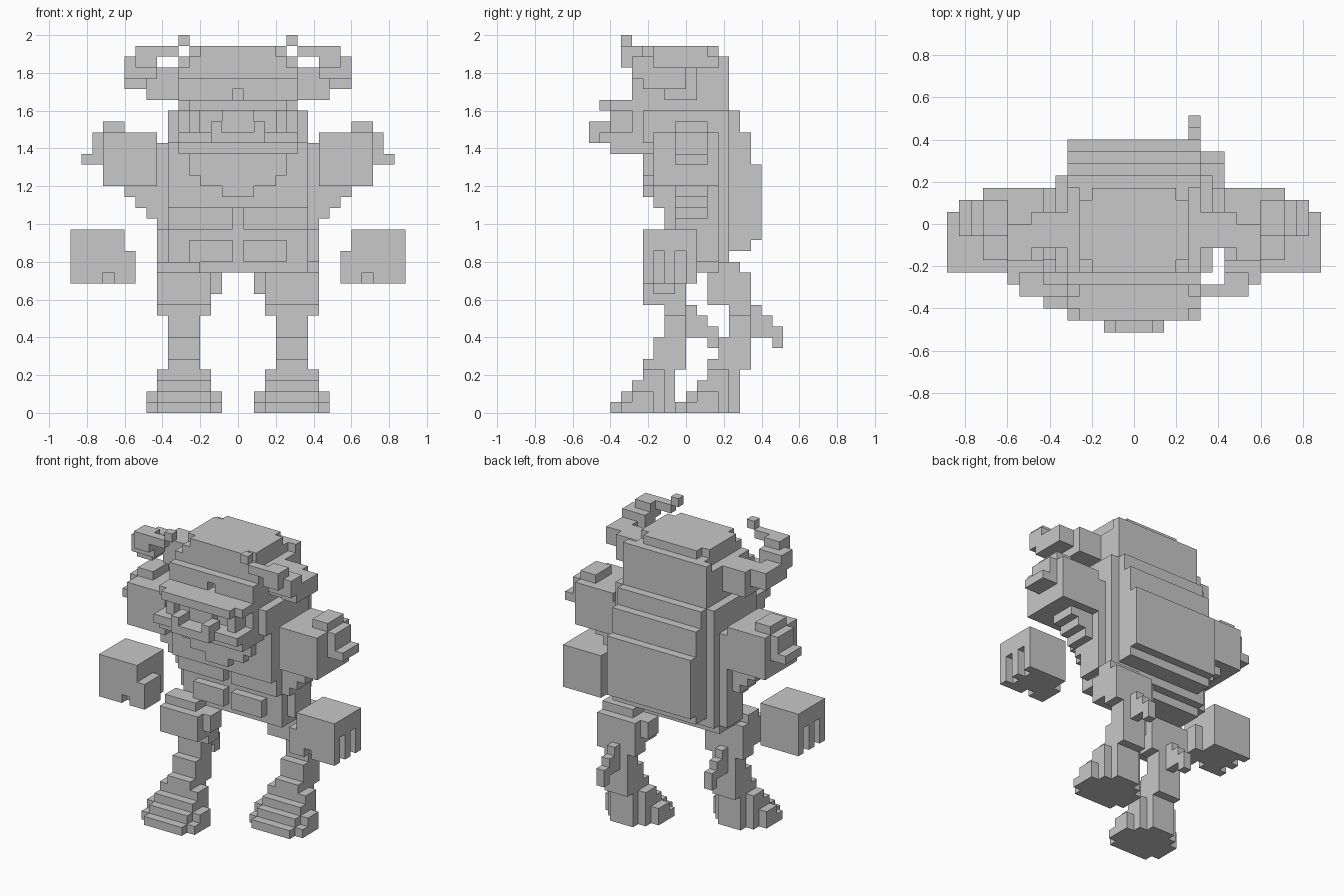
import bpy
import bmesh

# Remove the default cube only
start_cube = bpy.data.objects.get("Cube")
if start_cube:
    bpy.data.objects.remove(start_cube, do_unlink=True)

UNIT = 2 / 35  # edge of one block

stone = bpy.data.materials.new("grey_stone")
stone.use_nodes = True
GREY = (0.58, 0.58, 0.58, 1)
stone.diffuse_color = GREY
stone.node_tree.nodes["Principled BSDF"].inputs["Base Color"].default_value = GREY


class Part:
    """A part made of unit blocks; x spans are inclusive block columns, y and z spans are edges."""

    def __init__(self, name):
        self.name = name
        self.cells = set()

    def region(self, x, y, z):
        return {(i, j, k) for i in range(x[0], x[1] + 1)
                for j in range(*y) for k in range(*z)}

    def add(self, x, y, z):
        self.cells |= self.region(x, y, z)

    def carve(self, x, y, z):
        self.cells -= self.region(x, y, z)

    def both(self, action, x, y, z):
        # Repeat the action on the mirrored side
        action(x, y, z)
        action((-x[1], -x[0]), y, z)

    def copy(self, name, mirror=False, shift=0):
        twin = Part(name)
        sign = -1 if mirror else 1
        twin.cells = {(sign * i, j + shift, k) for i, j, k in self.cells}
        return twin

    def build(self):
        bm = bmesh.new()
        corners = {}

        def corner(point):
            if point not in corners:
                x, y, z = point
                corners[point] = bm.verts.new(((x - 0.5) * UNIT, y * UNIT, z * UNIT))
            return corners[point]

        # Skin only the exposed block sides
        for cell in self.cells:
            for axis in range(3):
                for side in (0, 1):
                    beside = list(cell)
                    beside[axis] += 2 * side - 1
                    if tuple(beside) in self.cells:
                        continue
                    u, v = (axis + 1) % 3, (axis + 2) % 3
                    loop = []
                    for du, dv in ((0, 0), (1, 0), (1, 1), (0, 1)):
                        point = list(cell)
                        point[axis] += side
                        point[u] += du
                        point[v] += dv
                        loop.append(corner(tuple(point)))
                    bm.faces.new(loop if side else loop[::-1])
        bmesh.ops.dissolve_limit(bm, angle_limit=0.01, verts=bm.verts[:], edges=bm.edges[:])
        mesh = bpy.data.meshes.new(self.name)
        bm.to_mesh(mesh)
        bm.free()
        mesh.materials.append(stone)
        bpy.context.collection.objects.link(bpy.data.objects.new(self.name, mesh))


# Torso: chest, recessed waist, stepped hump on the back, hips
torso = Part("torso")
torso.add(x=(-6, 6), y=(-2, 4), z=(19, 28))
torso.add(x=(-6, 6), y=(-1, 4), z=(14, 19))
torso.add(x=(-6, 6), y=(-3, 3), z=(19, 25))
torso.add(x=(-7, 7), y=(-1, 3), z=(17, 25))
torso.add(x=(-7, 7), y=(0, 3), z=(14, 17))
torso.add(x=(-5, 5), y=(3, 6), z=(15, 26))
torso.add(x=(-5, 5), y=(3, 5), z=(25, 28))
torso.add(x=(-5, 5), y=(3, 7), z=(16, 23))
torso.add(x=(-6, 6), y=(-1, 3), z=(13, 14))
# Stepped underarms
for step in range(3):
    reach = 10 - step
    torso.add(x=(-reach, reach), y=(-1, 2), z=(20 - step, 21 - step))
torso.build()

# Stomach plates split down the middle
plates = Part("stomach_plates")
plates.both(plates.add, x=(1, 4), y=(-2, -1), z=(14, 16))
plates.both(plates.add, x=(1, 6), y=(-2, -1), z=(17, 19))
plates.build()

# Head with a brow ridge and a crown with clipped corners
head = Part("head")
head.add(x=(-5, 5), y=(-4, 4), z=(28, 32))
head.add(x=(-4, 4), y=(-4, 3), z=(32, 33))
head.add(x=(-4, 4), y=(-3, 2), z=(33, 34))
head.add(x=(-3, 3), y=(-4, 3), z=(33, 34))
head.add(x=(-5, 5), y=(3, 4), z=(28, 33))
head.add(x=(-5, 5), y=(-5, -3), z=(30, 31))
head.both(head.add, x=(1, 5), y=(-5, -3), z=(29, 30))
head.build()

# Face: brow shelf, hollow eyes and muzzle with tusks
face = Part("face")
face.add(x=(-5, 5), y=(-7, -2), z=(24, 29))
face.add(x=(-4, 4), y=(-8, -6), z=(28, 29))
face.both(face.carve, x=(5, 5), y=(-7, -5), z=(26, 28))
face.both(face.add, x=(6, 6), y=(-4, 3), z=(25, 28))
face.both(face.carve, x=(2, 3), y=(-7, -6), z=(26, 28))
face.add(x=(-5, 5), y=(-8, -6), z=(25, 26))
face.add(x=(-2, 2), y=(-9, -7), z=(25, 26))
face.both(face.add, x=(2, 2), y=(-9, -7), z=(26, 27))
face.build()

# Beard narrowing downward
beard = Part("beard")
for width, low in ((4, 22), (3, 21), (1, 20)):
    beard.add(x=(-width, width), y=(-4, -2), z=(low, 25))
beard.build()

# Horns curl outward, forward and back in to a tip
horn = Part("left_horn")
horn.add(x=(6, 8), y=(-2, 1), z=(29, 32))
horn.add(x=(9, 10), y=(-4, 0), z=(30, 32))
horn.add(x=(8, 10), y=(-5, -3), z=(31, 33))
horn.add(x=(8, 9), y=(-6, -4), z=(32, 34))
horn.add(x=(6, 9), y=(-6, -5), z=(33, 34))
horn.add(x=(5, 5), y=(-6, -5), z=(34, 35))

# Upper arm with shoulder pad and spikes
arm = Part("left_upper_arm")
arm.add(x=(8, 12), y=(-3, 3), z=(21, 26))
arm.add(x=(11, 12), y=(-1, 2), z=(26, 27))
arm.add(x=(13, 13), y=(-1, 2), z=(23, 26))
arm.add(x=(14, 14), y=(-1, 2), z=(23, 24))

# Floating fist with thumb and finger gaps
fist = Part("left_fist")
fist.add(x=(11, 15), y=(-4, 1), z=(12, 17))
fist.add(x=(10, 10), y=(-4, -1), z=(12, 15))
for gap in (-3, -1):
    fist.carve(x=(15, 15), y=(gap, gap + 1), z=(12, 15))
fist.carve(x=(12, 12), y=(-4, -3), z=(12, 13))

for part in (horn, arm, fist):
    part.build()
    part.copy(part.name.replace("left", "right"), mirror=True).build()

# Leg: thigh, knee, hock spike, shin
leg = Part("left_leg")
leg.add(x=(3, 7), y=(-4, 0), z=(10, 13))
leg.add(x=(4, 7), y=(-3, -1), z=(13, 14))
leg.add(x=(2, 2), y=(-3, -1), z=(11, 13))
leg.add(x=(3, 7), y=(-2, 0), z=(9, 10))
leg.add(x=(4, 6), y=(-2, 0), z=(7, 10))
leg.add(x=(5, 5), y=(0, 1), z=(7, 10))
leg.add(x=(5, 5), y=(1, 2), z=(7, 9))
leg.add(x=(5, 5), y=(2, 3), z=(6, 8))
leg.add(x=(4, 6), y=(-3, 0), z=(4, 7))
leg.add(x=(4, 6), y=(-4, -1), z=(3, 5))

# Foot: narrow heel and stepped layers with wider sides near the sole
leg.add(x=(4, 6), y=(-3, -1), z=(0, 4))
for layer in range(4):
    leg.add(x=(3, 7), y=(layer - 7, -2), z=(layer, layer + 1))
leg.add(x=(2, 8), y=(-6, -3), z=(0, 1))
leg.add(x=(2, 8), y=(-5, -3), z=(1, 2))

# Striding pose: right leg forward, left leg back
leg.copy("left_leg", shift=6).build()
leg.copy("right_leg", mirror=True).build()
